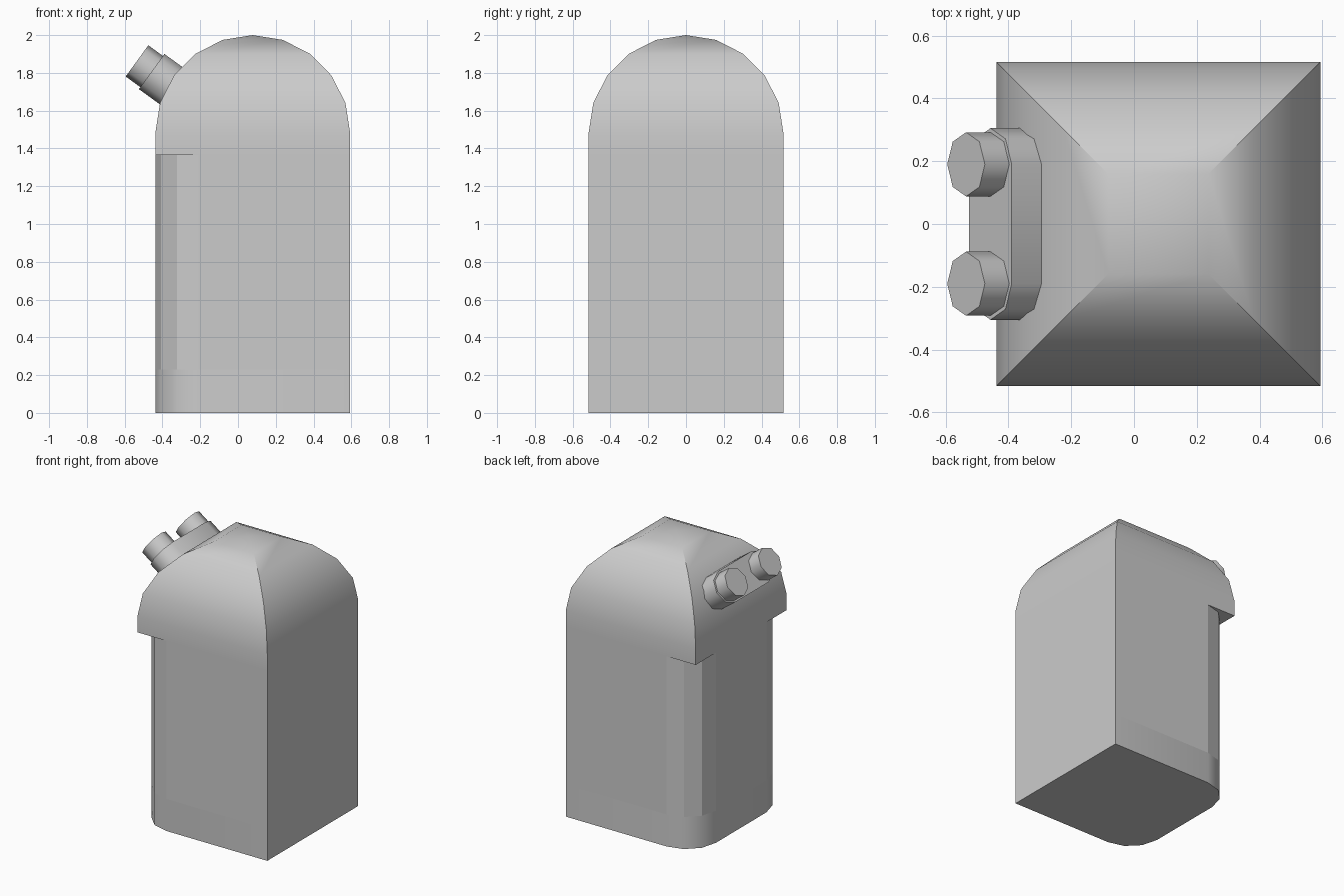
import bpy, bmesh
from math import sin, cos, pi, radians
from mathutils import Vector

if "Cube" in bpy.data.objects:
    bpy.data.objects.remove(bpy.data.objects["Cube"])

CX, H, R = 0.078, 0.516, 0.23       # body centre, half width, corner radius
Z_FOOT, Z_LEDGE, Z_SPRING = 0.23, 1.365, 1.48


def finish(name, bm, angle):
    bmesh.ops.recalc_face_normals(bm, faces=bm.faces)
    me = bpy.data.meshes.new(name)
    bm.to_mesh(me)
    bm.free()
    ob = bpy.data.objects.new(name, me)
    bpy.context.collection.objects.link(ob)
    bpy.ops.object.select_all(action='DESELECT')
    ob.select_set(True)
    bpy.context.view_layer.objects.active = ob
    bpy.ops.object.shade_smooth_by_angle(angle=radians(angle))
    return ob


def ring(bm, pts, z):
    return [bm.verts.new((CX + x, y, z)) for x, y in pts]


def bridge(bm, a, b):
    n = len(a)
    return [bm.faces.new((a[i], a[(i + 1) % n], b[(i + 1) % n], b[i])) for i in range(n)]


# Body: shaft with two rounded left corners, square hood with a mitred dome
bm = bmesh.new()
arc = [(-H + R - R * cos(k * pi / 6), H - R + R * sin(k * pi / 6)) for k in range(4)]
outline = [(H, -H), (H, H)] + arc[::-1] + [(x, -y) for x, y in arc]
base, foot, ledge = (ring(bm, outline, z) for z in (0, Z_FOOT, Z_LEDGE))
bm.faces.new(base)
bridge(bm, base, foot)
shaft = bridge(bm, foot, ledge)

# Ledge under the hood at the cut corners
bl, fl = ring(bm, [(-H, H), (-H, -H)], Z_LEDGE)
bm.faces.new(ledge[2:6] + [bl])
bm.faces.new(ledge[6:10] + [fl])

# Hood walls
square = [(1, -1), (1, 1), (-1, 1), (-1, -1)]
top = ring(bm, [(x * H, y * H) for x, y in square], Z_SPRING)
bm.faces.new([ledge[0], ledge[1], top[1], top[0]])
bm.faces.new([ledge[1], ledge[2], bl, top[2], top[1]])
bm.faces.new([bl, ledge[5], ledge[6], fl, top[3], top[2]])
bm.faces.new([fl, ledge[9], ledge[0], top[0], top[3]])

# Dome
for k in range(1, 5):
    a = k * pi / 10
    nxt = ring(bm, [(x * H * cos(a), y * H * cos(a)) for x, y in square],
               Z_SPRING + (2 - Z_SPRING) * sin(a))
    bridge(bm, top, nxt)
    top = nxt
apex = bm.verts.new((CX, 0, 2))
for i in range(4):
    bm.faces.new((top[i], top[(i + 1) % 4], apex))
bm.faces.index_update()
flat = [f.index for f in shaft]
body = finish("body", bm, 35)
for i in flat:
    body.data.polygons[i].use_smooth = False

# Fittings stand out from the left slope of the dome
N = Vector((-0.81, 0, 0.588)).normalized()
U = Vector((N.z, 0, -N.x))
FACE = Vector((-0.457, 0, 1.807))    # centre of the plate's outer face


def prism(name, pts, low, high):
    bm = bmesh.new()
    a, b = ([bm.verts.new(FACE + U * u + Vector((0, y, 0)) + N * d) for u, y in pts]
            for d in (low, high))
    bridge(bm, a, b)
    bm.faces.new(a)
    bm.faces.new(b)
    return finish(name, bm, 50)


# Rounded mounting plate
half = [(0.115 * cos(k * pi / 4), 0.19 + 0.115 * sin(k * pi / 4)) for k in range(5)]
prism("mounting_plate", half + [(-u, -y) for u, y in half], -0.18, 0)

# Two octagonal lugs
for side, s in (("back", 1), ("front", -1)):
    pts = [(0.102 * cos(k * pi / 4), s * 0.19 + 0.102 * sin(k * pi / 4)) for k in range(8)]
    prism("lug_" + side, pts, -0.02, 0.096)
